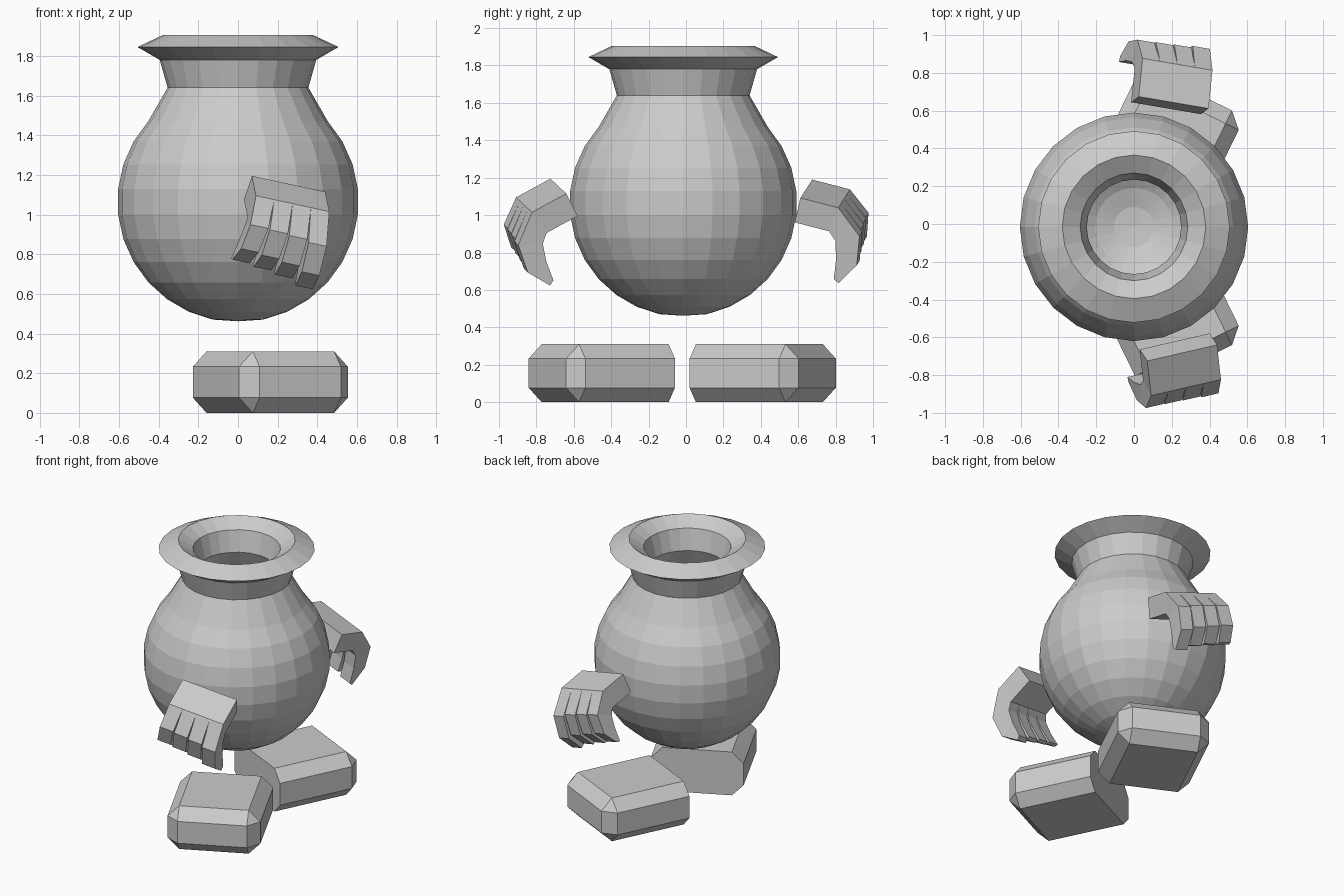
import bpy, bmesh
from math import sin, cos, pi, radians
from mathutils import Vector, Matrix

if "Cube" in bpy.data.objects:
    bpy.data.objects.remove(bpy.data.objects["Cube"])

MID_Y = -0.02
MIRROR = Matrix.Translation((0, 2 * MID_Y, 0)) @ Matrix.Diagonal((1, -1, 1, 1))


def finish(bm, name, matrix=None):
    if matrix:
        bm.transform(matrix)
    bmesh.ops.recalc_face_normals(bm, faces=bm.faces)
    mesh = bpy.data.meshes.new(name)
    bm.to_mesh(mesh)
    bm.free()
    obj = bpy.data.objects.new(name, mesh)
    bpy.context.collection.objects.link(obj)
    return obj


def loft(bm, rings):
    """Join four-cornered rings into a capped solid."""
    rows = [[bm.verts.new(p) for p in ring] for ring in rings]
    for a, b in zip(rows, rows[1:]):
        for i in range(4):
            j = (i + 1) % 4
            bm.faces.new((a[i], a[j], b[j], b[i]))
    bm.faces.new(rows[0])
    bm.faces.new(rows[-1])


# Pot: round outer wall, neck, flared rim, then the inner wall back to the floor
def ball(radius):
    return [(radius * cos(radians(t)), 1.065 + radius * sin(radians(t)))
            for t in range(-78, 43, 12)]


profile = [(0, 0.462)] + ball(0.608)
profile += [(0.355, 1.64), (0.395, 1.78), (0.507, 1.845), (0.38, 1.905),
            (0.285, 1.845), (0.25, 1.70)]
profile += ball(0.508)[::-1] + [(0, 0.56)]

bm = bmesh.new()
verts = [bm.verts.new((r, 0, z)) for r, z in profile]
edges = [bm.edges.new(pair) for pair in zip(verts, verts[1:])]
bmesh.ops.spin(bm, geom=verts + edges, cent=(0, 0, 0), axis=(0, 0, 1),
               angle=2 * pi, steps=24, use_duplicate=False)
bmesh.ops.remove_doubles(bm, verts=bm.verts, dist=0.0005)
finish(bm, "pot_body", Matrix.Translation((0, -0.015, 0)))


# Feet: chamfered blocks whose inner face stays sharp
def foot(name, extra):
    bm = bmesh.new()
    bmesh.ops.create_cube(bm, size=1)
    bm.transform(Matrix.Diagonal((0.61, 0.61, 0.31, 1)))
    chamfer = [e for e in bm.edges if not all(v.co.y > 0 for v in e.verts)]
    bmesh.ops.bevel(bm, geom=chamfer, offset=0.077, segments=1,
                    affect='EDGES', profile=0.5)
    place = Matrix.Translation((0.18, -0.467, 0.155)) @ Matrix.Rotation(radians(26), 4, 'Z')
    finish(bm, name, extra @ place)


foot("right_foot", Matrix.Identity(4))
foot("left_foot", MIRROR)

# Hands: local x across the palm, y towards the fingers, z down from the back of the hand
across = Vector((0.953, 0.219, -0.206))
along = Vector((0.098, -0.874, -0.476))
down = Vector((-0.286, 0.434, -0.855))
HAND = Matrix((across, along, down)).transposed().to_4x4()
HAND.translation = (0.07, -0.725, 1.195)

OUTER = [(0.21, 0.0), (0.356, 0.122), (0.378, 0.28), (0.304, 0.40)]
INNER = [(0.19, 0.14), (0.235, 0.18), (0.262, 0.275), (0.275, 0.385)]
FINGERS = [(0.85, -0.035), (0.88, -0.015), (0.92, 0.005), (1.0, 0.025)]  # length, splay


def hand(name, extra):
    bm = bmesh.new()
    # palm
    loft(bm, [[(0, s, 0), (0.388, s, 0), (0.388, t, 0.14), (0, t, 0.14)]
              for s, t in ((0, 0), (0.21, 0.19))])
    # curled fingers
    for i, (length, splay) in enumerate(FINGERS):
        rings = []
        for k, (o, n) in enumerate(zip(OUTER, INNER)):
            o = Vector(OUTER[0]).lerp(Vector(o), length)
            n = Vector(INNER[0]).lerp(Vector(n), length)
            shift = splay * k / 3
            gap = 0.003 * k / 3
            a = i * 0.097 + shift + gap
            b = (i + 1) * 0.097 + shift - gap
            rings.append([(a, *o), (b, *o), (b, *n), (a, *n)])
        loft(bm, rings)
    finish(bm, name, extra @ HAND)


hand("right_hand", Matrix.Identity(4))
pivot = Vector((0, 0.70, 1.15))
turn = (Matrix.Translation(pivot + Vector((-0.045, 0, 0)))
        @ Matrix.Rotation(radians(14), 4, 'X') @ Matrix.Translation(-pivot))
hand("left_hand", turn @ MIRROR)
